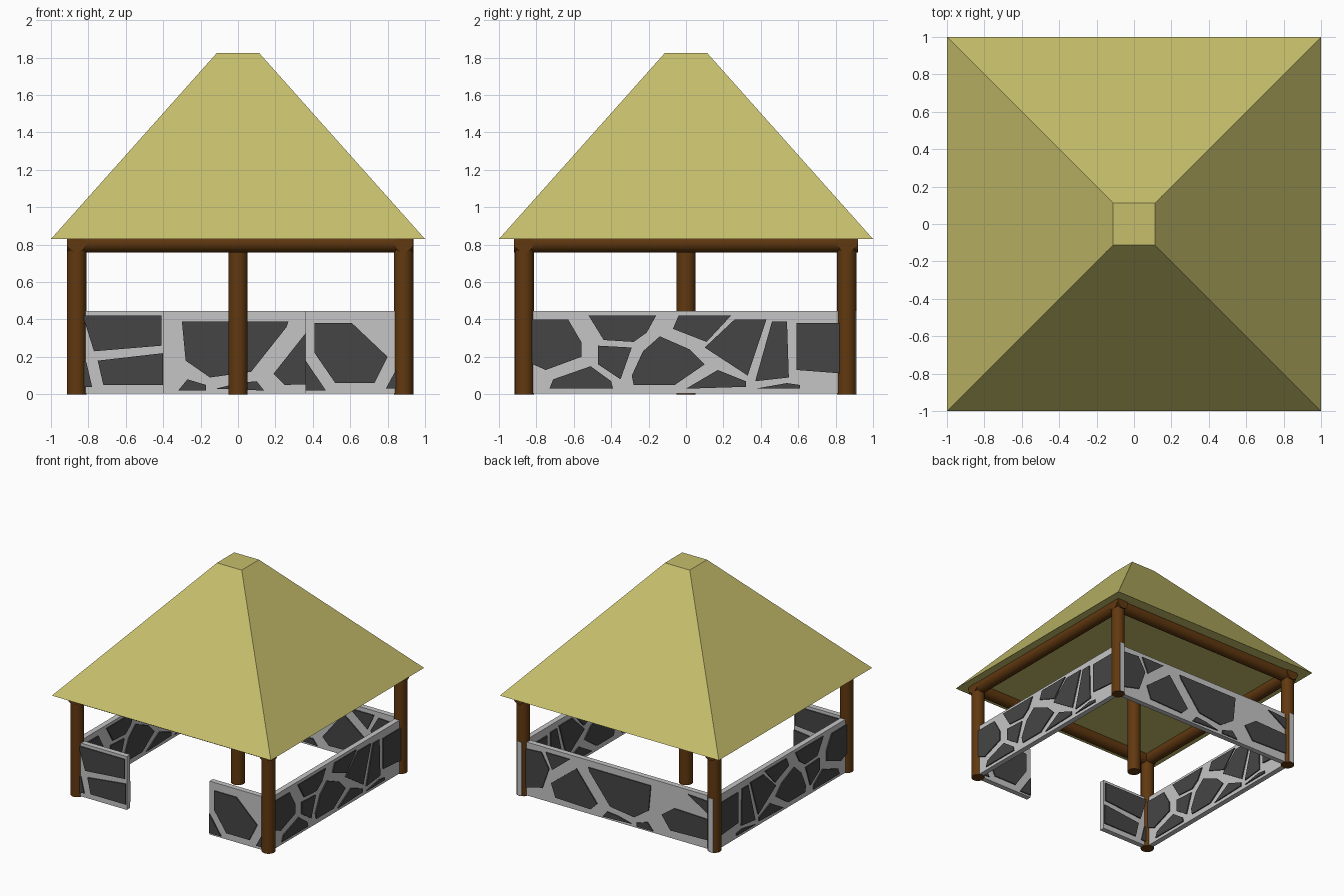
import bpy
import bmesh
from math import pi
from mathutils import Matrix, Vector

if "Cube" in bpy.data.objects:
    bpy.data.objects.remove(bpy.data.objects["Cube"], do_unlink=True)


def make_material(name, rgb):
    mat = bpy.data.materials.new(name)
    mat.use_nodes = True
    color = (*rgb, 1.0)
    mat.diffuse_color = color
    bsdf = mat.node_tree.nodes["Principled BSDF"]
    bsdf.inputs["Base Color"].default_value = color
    bsdf.inputs["Roughness"].default_value = 0.9
    return mat


thatch = make_material("straw_yellow", (0.57, 0.52, 0.15))
wood = make_material("brown_wood", (0.12, 0.04, 0.005))
mortar = make_material("light_grey_mortar", (0.56, 0.56, 0.56))
stone = make_material("dark_grey_stone", (0.06, 0.06, 0.06))


def finish(bm, name, mat, smooth=False):
    """Turn a bmesh into a named, coloured object."""
    bmesh.ops.recalc_face_normals(bm, faces=bm.faces)
    mesh = bpy.data.meshes.new(name)
    bm.to_mesh(mesh)
    bm.free()
    mesh.materials.append(mat)
    obj = bpy.data.objects.new(name, mesh)
    bpy.context.collection.objects.link(obj)
    if smooth:
        bpy.ops.object.select_all(action="DESELECT")
        bpy.context.view_layer.objects.active = obj
        obj.select_set(True)
        bpy.ops.object.shade_smooth_by_angle(angle=pi / 5)
    return obj


def log(name, start, end, radius=0.052):
    """Round timber running between two points."""
    start, end = Vector(start), Vector(end)
    axis = end - start
    turn = axis.to_track_quat("Z", "Y").to_matrix().to_4x4()
    bm = bmesh.new()
    bmesh.ops.create_cone(
        bm, cap_ends=True, segments=16, radius1=radius, radius2=radius,
        depth=axis.length, matrix=Matrix.Translation((start + end) / 2) @ turn)
    return finish(bm, name, wood, smooth=True)


def add_prism(bm, outline, along, offset, thickness):
    """Extrude a (length, height) outline through a wall lying along x or y."""
    def place(u, z, depth):
        return (u, depth, z) if along == "x" else (depth, u, z)

    near = offset - thickness / 2
    face = bm.faces.new([bm.verts.new(place(u, z, near)) for u, z in outline])
    new = bmesh.ops.extrude_face_region(bm, geom=[face])["geom"]
    verts = [v for v in new if isinstance(v, bmesh.types.BMVert)]
    bmesh.ops.translate(bm, verts=verts, vec=place(0, 0, thickness))


def wall(name, along, offset, start, end, stones):
    """Mortar slab with flat stones showing on both sides."""
    bm = bmesh.new()
    slab = [(start, 0.005), (end, 0.005), (end, 0.445), (start, 0.445)]
    add_prism(bm, slab, along, offset, 0.044)
    finish(bm, name, mortar)
    bm = bmesh.new()
    for outline in stones:
        points = [(u / 100, z / 100) for u, z in outline]
        add_prism(bm, points, along, offset, 0.062)
    finish(bm, name + "_stones", stone)


# Thatched roof: a truncated pyramid with a flat underside
bm = bmesh.new()
bmesh.ops.create_cube(bm, size=2)
for v in bm.verts:
    if v.co.z > 0:
        v.co = (v.co.x * 0.113, v.co.y * 0.113, 1.825)
    else:
        v.co.z = 0.83
finish(bm, "roof", thatch)

# Posts and the ring of beams under the roof
right_x, left_x = -0.863, 0.885
front_y, back_y = -0.865, 0.86
for side, x in (("right", right_x), ("left", left_x)):
    for end, y in (("front", front_y), ("back", back_y)):
        log(f"{end}_{side}_post", (x, y, 0), (x, y, 0.84))
    log(f"{side}_beam", (x, -0.92, 0.811), (x, 0.92, 0.811))
for end, y in (("front", front_y), ("back", back_y)):
    log(f"{end}_beam", (-0.914, y, 0.811), (0.936, y, 0.811))
log("centre_post", (0, 0, 0), (0, 0, 0.84))

# Stone outlines in hundredths: (distance along the wall, height)
side_stones = [
    [(-84, 40), (-63, 40), (-56, 28), (-56, 20), (-75, 13), (-84, 17)],
    [(-52, 42), (-16, 42), (-21, 33), (-28, 28), (-44, 29)],
    [(-4, 42), (24, 42), (11, 28), (-7, 35)],
    [(10, 25), (26, 40), (43, 40), (33, 10)],
    [(46, 39), (54, 39), (55, 9), (37, 7)],
    [(59, 38), (85, 38), (85, 11), (59, 13)],
    [(-47, 26), (-29, 25), (-35, 8), (-47, 16)],
    [(-28, 5), (-29, 10), (-23, 23), (-14, 31), (2, 24), (10, 16), (-6, 5)],
    [(-73, 3), (-39, 3), (-40, 7), (-51, 15), (-71, 8)],
    [(0, 3), (32, 4), (32, 7), (17, 13)],
    [(37, 3), (61, 3), (61, 5), (54, 6)],
]
back_stones = [
    [(85, 39), (70, 40), (63, 28), (69, 11), (85, 7)],
    [(19, 11), (25, 5), (57, 6), (61, 17), (38, 35)],
    [(66, 41), (44, 41), (60, 28)],
    [(-30, 39), (27, 39), (26, 36), (7, 12), (-15, 9), (-28, 18)],
    [(-32, 2), (-17, 2), (-17, 5), (-27, 8)],
    [(-12, 3), (14, 2), (10, 7), (0, 6)],
    [(-40, 18), (-51, 26), (-82, 25), (-82, 8), (-48, 7)],
    [(-64, 41), (-82, 40), (-82, 30)],
]
front_right_stones = [
    [(-83, 42), (-41, 42), (-41, 26), (-77, 23)],
    [(-75, 18), (-40, 22), (-40, 5), (-72, 5)],
    [(-83, 18), (-81, 17), (-78, 4), (-83, 4)],
]
front_left_stones = [
    [(41, 38), (61, 38), (80, 20), (73, 6), (52, 6), (41, 22)],
    [(36.2, 18), (47, 2), (36.2, 2)],
    [(85, 14), (79, 3), (85, 3)],
]

# Low walls, with the entrance gap at the front
wall("left_wall", "y", left_x, front_y, 0.912, side_stones)
wall("right_wall", "y", right_x, front_y, 0.912, side_stones)
wall("back_wall", "x", back_y, right_x, left_x, back_stones)
wall("front_right_wall", "x", front_y, right_x, -0.395, front_right_stones)
wall("front_left_wall", "x", front_y, 0.36, left_x, front_left_stones)
